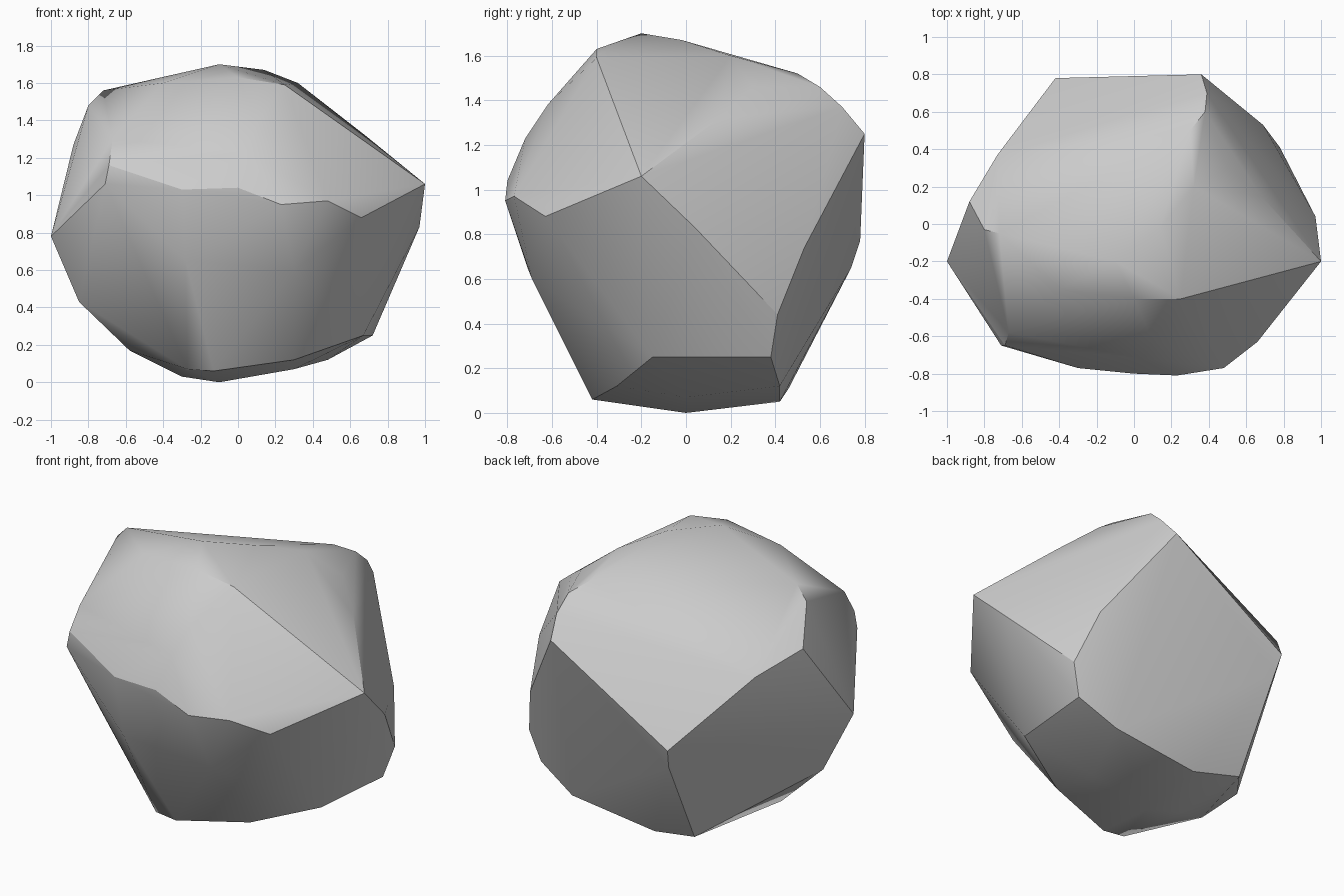
import bpy
import bmesh
import math

cube = bpy.data.objects.get("Cube")
if cube:
    bpy.data.objects.remove(cube, do_unlink=True)


def flat_material(name, colour):
    material = bpy.data.materials.new(name)
    material.use_nodes = True
    material.diffuse_color = colour
    shader = material.node_tree.nodes["Principled BSDF"]
    shader.inputs["Base Color"].default_value = colour
    shader.inputs["Roughness"].default_value = 0.8
    return material


# Broken ridge across the front, from the left corner to the right corner
front_ridge = [(-1, -.2, .78), (-.69, -.65, 1.16), (-.3, -.77, 1.03), (0, -.8, 1.04),
               (.23, -.81, .95), (.48, -.77, .97), (.66, -.63, .88), (1, -.2, 1.06)]

# Crown of the boulder and the shoulder below it
crown = [(-.1, -.2, 1.7), (0, -.4, 1.63), (.25, -.4, 1.59), (-.4, -.35, 1.6),
         (-.72, -.05, 1.56), (.14, -.02, 1.67), (.32, .2, 1.6), (.3, .5, 1.52)]
shoulder = [(-.67, -.58, 1.3), (.1, -.62, 1.38), (.05, -.72, 1.23), (-.8, -.03, 1.48),
            (.5, .3, 1.46), (.68, .15, 1.32)]

# Rim of the sloping back face
back_rim = [(-.88, .12, 1.27), (-.73, .37, 1.15), (-.42, .78, .77), (.36, .8, 1.25),
            (.39, .7, 1.37), (.38, .6, 1.46)]

# Right flank, down to its lower corner
right_flank = [(.97, .04, .83), (.69, .53, .74), (.78, .41, .44), (.72, .38, .25),
               (.67, -.15, .25)]

# Bulges on the lower front and the left side
belly = [(-.28, -.71, .65), (.3, -.69, .6), (-.71, -.65, 1.06), (-.85, -.12, .43),
         (-.58, -.1, .17), (-.4, .74, .65)]

# Rounded underside
base = [(-.27, -.41, .07), (-.13, -.42, .06), (.3, -.31, .12), (-.1, 0, 0),
        (-.3, .05, .03), (.3, 0, .07), (.48, .42, .12), (-.08, .42, .05),
        (-.38, .46, .11)]

# Wrap one taut skin around all of the ridges
bm = bmesh.new()
for ridge in (front_ridge, crown, shoulder, back_rim, right_flank, belly, base):
    corners = [bm.verts.new(point) for point in ridge]
    if ridge is front_ridge:
        ridge_corners = corners
bmesh.ops.convex_hull(bm, input=bm.verts, use_existing_faces=False)

# Keep the broken front ridge crisp along its whole length
for start, end in zip(ridge_corners, ridge_corners[1:]):
    edge = bm.edges.get((start, end))
    if edge:
        edge.smooth = False

loose = [v for v in bm.verts if not v.link_faces]
bmesh.ops.delete(bm, geom=loose, context="VERTS")
bmesh.ops.recalc_face_normals(bm, faces=bm.faces)

mesh = bpy.data.meshes.new("boulder")
bm.to_mesh(mesh)
bm.free()
mesh.materials.append(flat_material("stone grey", (.6, .6, .6, 1)))

boulder = bpy.data.objects.new("boulder", mesh)
bpy.context.collection.objects.link(boulder)

# Smooth weathered faces between the sharp ridges
bpy.ops.object.select_all(action="DESELECT")
boulder.select_set(True)
bpy.context.view_layer.objects.active = boulder
bpy.ops.object.shade_smooth_by_angle(angle=math.radians(30), keep_sharp_edges=True)
